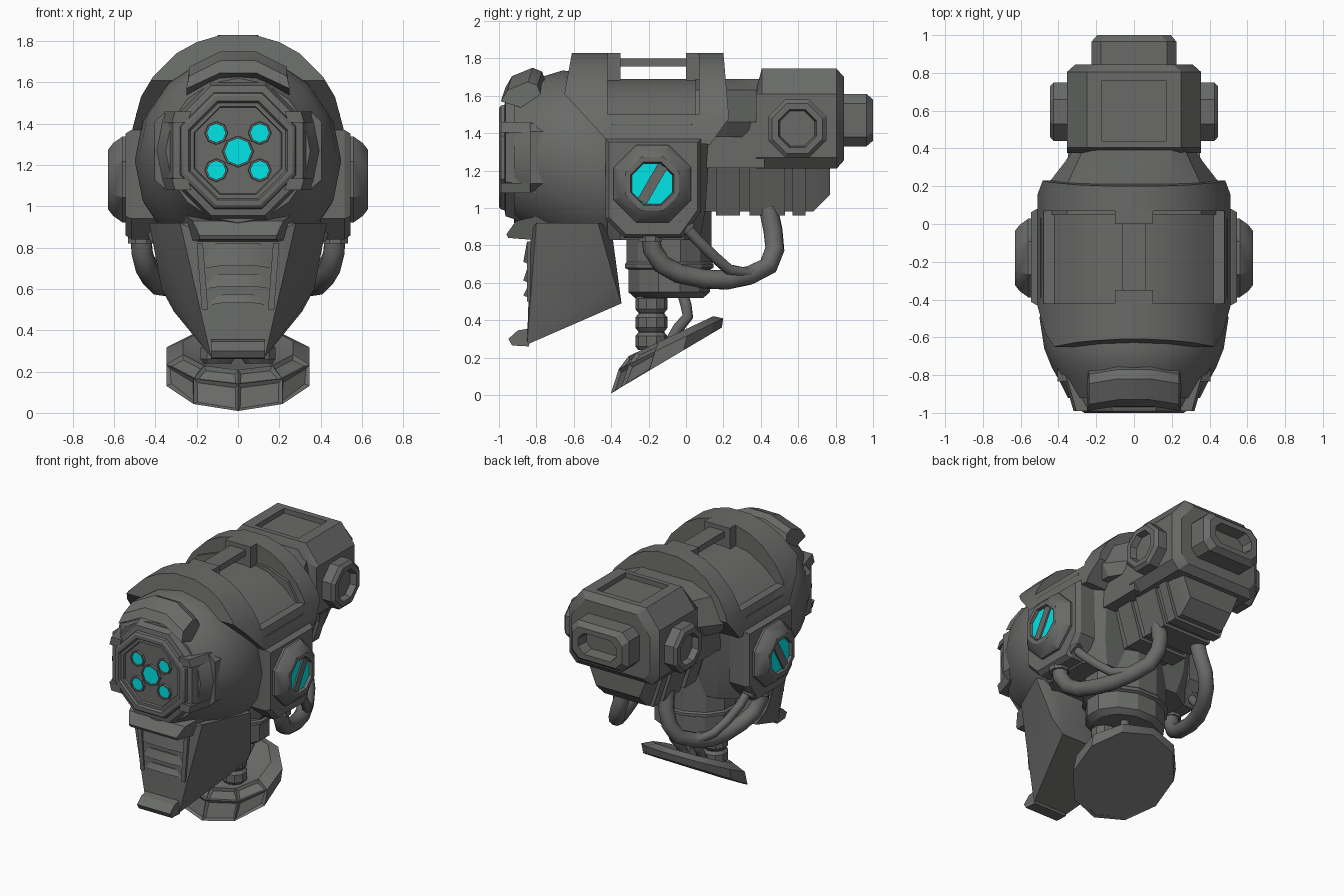
import bpy, bmesh, math
from mathutils import Vector

if "Cube" in bpy.data.objects:
    bpy.data.objects.remove(bpy.data.objects["Cube"])


def material(name, rgb):
    m = bpy.data.materials.new(name)
    m.diffuse_color = (*rgb, 1)
    m.use_nodes = True
    m.node_tree.nodes["Principled BSDF"].inputs["Base Color"].default_value = m.diffuse_color
    return m


GREY = material("gunmetal grey", (0.142, 0.147, 0.14))
CYAN = material("cyan glass", (0.0, 0.86, 0.88))


def finish(name, bm, mat=GREY, mirror=False):
    bmesh.ops.recalc_face_normals(bm, faces=bm.faces)
    me = bpy.data.meshes.new(name)
    bm.to_mesh(me)
    bm.free()
    ob = bpy.data.objects.new(name, me)
    bpy.context.collection.objects.link(ob)
    me.materials.append(mat)
    if mirror:
        ob.modifiers.new("mirror", 'MIRROR').use_clip = False
    return ob


def loft(name, rings, mat=GREY, mirror=False):
    """Skin equal-length point rings and cap both ends."""
    bm = bmesh.new()
    vs = [[bm.verts.new(p) for p in r] for r in rings]
    n = len(vs[0])
    for a, b in zip(vs, vs[1:]):
        for i in range(n):
            j = (i + 1) % n
            bm.faces.new((a[i], a[j], b[j], b[i]))
    bm.faces.new(vs[0])
    bm.faces.new(vs[-1])
    return finish(name, bm, mat, mirror)


def prism(name, pts, axis, a, b, mat=GREY, mirror=False):
    """Extrude a 2D outline: axis x uses (y, z), y uses (x, z)."""
    put = {'x': lambda p, h: (h, p[0], p[1]), 'y': lambda p, h: (p[0], h, p[1])}[axis]
    return loft(name, [[put(p, h) for p in pts] for h in (a, b)], mat, mirror)


def box(name, x0, x1, y0, y1, z0, z1, mirror=False):
    return prism(name, [(y0, z0), (y1, z0), (y1, z1), (y0, z1)], 'x', x0, x1, mirror=mirror)


def lathe(name, origin, axis, profile, n=8, mat=GREY, mirror=False, phase=0.5):
    """Polygonal turned part; profile is (radius to corner, height along axis)."""
    u, v, w = {'x': ((0, 1, 0), (0, 0, 1), (1, 0, 0)),
               '-y': ((1, 0, 0), (0, 0, 1), (0, -1, 0)),
               'z': ((1, 0, 0), (0, 1, 0), (0, 0, 1))}[axis]
    o, u, v, w = map(Vector, (origin, u, v, w))
    angs = [(i + phase) * math.tau / n for i in range(n)]
    return loft(name, [[o + w * h + (u * math.cos(t) + v * math.sin(t)) * r for t in angs]
                       for r, h in profile], mat, mirror)


def chamfer_ring(y, hx, z0, z1, c):
    return [(-hx, y, z0 + c), (-hx + c, y, z0), (hx - c, y, z0), (hx, y, z0 + c),
            (hx, y, z1 - c), (hx - c, y, z1), (-hx + c, y, z1), (-hx, y, z1 - c)]


def cut(ob, tool, op):
    m = ob.modifiers.new("cut", 'BOOLEAN')
    m.object, m.operation, m.solver = tool, op, 'EXACT'
    bpy.context.view_layer.objects.active = ob
    bpy.ops.object.modifier_apply(modifier=m.name)
    bpy.data.objects.remove(tool)


def both(half):
    """Mirror a half outline that runs from the centre outwards."""
    return half + [(-x, z) for x, z in reversed(half)]


# helmet shell: arched section trimmed by its side outline, with a recess across the top
arch = [(0.08, 1.83), (0.2, 1.795), (0.3, 1.74), (0.41, 1.63), (0.47, 1.53), (0.51, 1.38), (0.51, 1.3)]
shell = prism("helmet_shell", both(arch), 'y', -0.8, 0.4)
cut(shell, prism("shell_trim", [(-0.61, 1.9), (-0.61, 1.83), (-0.65, 1.61), (-0.43, 1.37),
    (0.13, 1.34), (0.23, 1.48), (0.2, 1.83), (0.2, 1.9)], 'x', -0.8, 0.8), 'INTERSECT')
inner = [(0.06, 1.69), (0.2, 1.66), (0.32, 1.59), (0.42, 1.5)]
cut(shell, prism("shell_recess", both(inner + [(0.7, 1.5), (0.7, 2.0)])[::-1], 'y',
                 -0.42, 0.07), 'DIFFERENCE')

# carrying handle
for nm, y0, y1 in (("front", -0.42, -0.35), ("rear", 0.0, 0.07)):
    box(f"handle_mount_{nm}", -0.1, 0.1, y0, y1, 1.66, 1.83)
box("handle_bar", -0.06, 0.06, -0.36, 0.01, 1.757, 1.80)

# head body beneath the shell
loft("head_body", [[(x * s, -0.18 + y * t, z) for x, y in
     ((-0.5, -0.2), (-0.38, -0.29), (0.38, -0.29), (0.5, -0.2), (0.5, 0.2),
      (0.34, 0.3), (-0.34, 0.3), (-0.5, 0.2))]
     for z, s, t in ((1.45, 0.99, 1.05), (1.0, 0.97, 0.95), (0.83, 0.85, 0.85))])

# front dome
rings = []
for y, r, zc in ((-0.42, 0.49, 1.2), (-0.5, 0.5, 1.22), (-0.66, 0.475, 1.26),
                 (-0.76, 0.435, 1.27), (-0.84, 0.39, 1.27), (-0.92, 0.35, 1.27)):
    rings.append([(r * math.cos(i * math.tau / 16), y, zc + r * math.sin(i * math.tau / 16))
                  for i in range(16)])
loft("face_dome", rings)

# octagonal face plate and five lenses
lathe("face_plate", (0, 0, 1.27), '-y', [(0.4, 0.78), (0.385, 0.84), (0.34, 0.965), (0.305, 0.97),
      (0.3, 0.99), (0.285, 1.0), (0.26, 1.0), (0.25, 0.985), (0.23, 0.985), (0.225, 0.97)])
for i, (x, z, r) in enumerate(((0, 1.265, 0.065), (-0.105, 1.355, 0.045), (0.105, 1.355, 0.045),
                               (-0.105, 1.175, 0.045), (0.105, 1.175, 0.045))):
    o = (x, -0.965, z)
    lathe(f"lens_socket_{i}", o, '-y', [(r + 0.012, 0), (r + 0.01, 0.023), (r, 0.023), (r, 0.006)],
          phase=0)
    lathe(f"lens_{i}", o, '-y', [(r, 0.005), (r, 0.013)], mat=CYAN, phase=0)

# brow hood strip with forward tips, and brackets at the sides of the face plate
loft("brow_hood", [[(x * s, y + dy, z + dz) for y, z, s in
     ((-0.73, 1.62, 1), (-0.77, 1.73, 0.95), (-0.82, 1.75, 0.95), (-0.93, 1.705, 0.95),
      (-0.965, 1.645, 1), (-0.85, 1.61, 1))]
     for x, dy, dz in ((-0.25, -0.025, -0.075), (-0.09, 0, 0), (0.09, 0, 0), (0.25, -0.025, -0.075))])
prism("bracket_ledge", [(0.3, 1.08), (0.36, 1.09), (0.405, 1.13), (0.405, 1.41), (0.36, 1.45),
                        (0.3, 1.46)], 'y', -0.835, -0.7, mirror=True)
for nm, s in (("upper", 1), ("lower", -1)):
    loft(f"bracket_arm_{nm}", [[(x - d, y, 1.27 + s * z) for x, z in
         ((0.3, 0.135), (0.375, 0.135), (0.36, 0.19), (0.28, 0.19))]
         for y, d in ((-0.8, 0), (-0.99, 0.055))], mirror=True)

# lip and jaw
loft("upper_lip", [[(x * s, y, z) for y, z, s in ((-0.7, 0.98, 1.3), (-0.91, 0.93, 1),
     (-0.96, 0.86, 0.85), (-0.95, 0.84, 0.85), (-0.82, 0.83, 0.9), (-0.65, 0.83, 1.2))]
     for x in (-0.22, 0.22)])
bm = bmesh.new()
for x, y, z in ((0.2, -0.83, 0.88), (0.17, -0.83, 0.5), (0.13, -0.85, 0.27), (0.43, -0.47, 0.92),
                (0.31, -0.345, 0.49), (0.37, -0.38, 0.6), (0.28, -0.8, 0.92), (0.24, -0.79, 0.71),
                (0.3, -0.4, 0.9)):
    for s in (-1, 1):
        bm.verts.new((s * x, y, z))
hull = bmesh.ops.convex_hull(bm, input=bm.verts)
bmesh.ops.delete(bm, geom=list({g for g in hull["geom_interior"] + hull["geom_unused"]
                                if isinstance(g, bmesh.types.BMVert)}), context='VERTS')
finish("jaw", bm)
prism("chin_tip", [(-0.82, 0.36), (-0.9, 0.345), (-0.95, 0.3), (-0.93, 0.265), (-0.84, 0.26)],
      'x', -0.13, 0.13)

# mouth grille: side frames with bowed slats between
loft("grille_frame", [[(x, -0.82, z), (x + 0.03, -0.82, z), (x + 0.03, -0.85, z), (x, -0.85, z)]
                      for x, z in ((0.17, 0.82), (0.145, 0.5))], mirror=True)
for i, (z, w, h) in enumerate(((0.7, 0.165, 0.11), (0.6, 0.16, 0.06), (0.52, 0.15, 0.04))):
    loft(f"grille_slat_{i}", [[(x, -0.8, z - d), (x, y, z - d), (x, y + 0.02, z + h - d),
         (x, -0.8, z + h - d)] for x, y, d in
         ((-w, -0.84, 0), (-w / 2, -0.87, -0.012), (w / 2, -0.87, -0.012), (w, -0.84, 0))])

# ear plates, ear lamps with diagonal bars
outline = [(-0.43, 1.37), (0.08, 1.37), (0.08, 0.98), (-0.02, 0.84), (-0.33, 0.84), (-0.43, 0.94)]
loft("ear_plate", [[(x, -0.18 + (y + 0.18) * s, 1.12 + (z - 1.12) * s) for y, z in outline]
                   for x, s in ((0.4, 1), (0.515, 1), (0.545, 0.93))], mirror=True)
ear = (0.53, -0.18, 1.13)
lathe("ear_ring", ear, 'x', [(0.225, 0), (0.225, 0.03), (0.19, 0.075), (0.155, 0.1), (0.125, 0.1),
                             (0.118, 0.07)], mirror=True)
lathe("ear_glass", ear, 'x', [(0.118, 0.072), (0.118, 0.081)], mat=CYAN, mirror=True)
prism("ear_bar", [(-0.18 + a * 0.5 - b * 0.86, 1.13 + a * 0.86 + b * 0.5) for a, b in
      ((-0.112, -0.028), (0.112, -0.028), (0.112, 0.028), (-0.112, 0.028))],
      'x', 0.59, 0.622, mirror=True)


# rear connector: sloping upper hood over a straight lower beam
def connector_ring(y, s):
    half = [(0.2, 1.69), (0.2 + 0.15 * s, 1.63), (0.2 + 0.25 * s, 1.46), (0.2 + 0.2 * s, 1.38)]
    return [(x, y, z) for x, z in both(half)]


loft("rear_connector", [connector_ring(0.05, 1.04), connector_ring(0.22, 1.0),
                        connector_ring(0.42, 0.38)])
box("lower_beam", -0.35, 0.35, 0.05, 0.42, 1.215, 1.46)


def housing_ring(y, d, top):
    half = [(0.25 - d, top), (0.355 - d, 1.61 - d), (0.355 - d, 1.27 + d), (0.3 - d, 1.21 + d)]
    return [(x, y, z) for x, z in both(half)]


# rear housing with hatch, end socket and side knobs
housing = loft("rear_housing", [housing_ring(0.375, 0.0, 1.63), housing_ring(0.405, 0, 1.745),
                                housing_ring(0.805, 0, 1.745), housing_ring(0.845, 0.045, 1.70)])
cut(housing, box("hatch_cut", -0.17, 0.17, 0.44, 0.76, 1.71, 1.9), 'DIFFERENCE')
loft("end_socket", [chamfer_ring(y, w, 1.47 - h, 1.47 + h, c) for y, w, h, c in
     ((0.8, 0.225, 0.14, 0.05), (0.965, 0.225, 0.14, 0.05), (1.0, 0.195, 0.11, 0.05),
      (1.0, 0.15, 0.075, 0.045), (0.92, 0.14, 0.065, 0.04))])
lathe("side_knob", (0.34, 0.595, 1.425), 'x', [(0.168, 0), (0.168, 0.085), (0.145, 0.105),
      (0.11, 0.105), (0.1, 0.06)], mirror=True)


# ribbed block under the housing
def block_ring(y, wt, wb, z):
    return [(-wt, y, 1.24), (wt, y, 1.24), (wb, y, z), (-wb, y, z)]


loft("under_block", [block_ring(0.08, 0.26, 0.17, 0.98), block_ring(0.68, 0.26, 0.17, 0.98),
                     block_ring(0.77, 0.24, 0.17, 1.07)])
for i, (y0, y1) in enumerate(((0.16, 0.29), (0.34, 0.53), (0.57, 0.64))):
    loft(f"block_rib_{i}", [block_ring(y, 0.28, 0.19, 0.96) for y in (y0, y1)])

# neck, columns and tilted base disc
neck = lathe("neck", (0, -0.09, 0), 'z', [(0.19, 0.52), (0.225, 0.55), (0.225, 0.67), (0.245, 0.68),
             (0.245, 0.7), (0.235, 0.71), (0.235, 1.0)], n=12)
neck.scale.x = 1.25
col = []
for k in range(3):
    z = 0.24 + k * 0.1
    col += [(0.07, z), (0.086, z + 0.02), (0.086, z + 0.075), (0.07, z + 0.095)]
lathe("neck_column", (0.1, -0.185, 0), 'z', col, n=10, mirror=True)


def tilted(y, z, rx, r, slope):
    c, s = math.cos(slope), math.sin(slope)
    angs = [-math.pi / 2 + i * math.tau / 10 for i in range(10)]
    return [(rx * math.cos(t), y + r * math.sin(t) * c, z + r * math.sin(t) * s) for t in angs]


disc = loft("base_disc", [tilted(-0.105, 0.185, 0.365, 0.345, 0.535),
                          tilted(-0.08, 0.275, 0.365, 0.31, 0.45),
                          tilted(-0.08, 0.315, 0.28, 0.25, 0.44),
                          tilted(-0.08, 0.29, 0.21, 0.2, 0.44)])
# sunken panels around the front of the base rim
bm = bmesh.new()
bm.from_mesh(disc.data)
rim = [f for f in bm.faces if len(f.verts) == 4 and f.normal.y < -0.2 and f.calc_center_median().z < 0.24]
bmesh.ops.inset_individual(bm, faces=rim, thickness=0.022, depth=-0.015)
bm.to_mesh(disc.data)
bm.free()

# hoses with collars
hoses = []


def hose(name, pts, r):
    for side, s in (("right", 1), ("left", -1)):
        cu = bpy.data.curves.new(f"{name}_{side}", 'CURVE')
        cu.dimensions, cu.bevel_depth, cu.bevel_resolution = '3D', r, 3
        cu.use_fill_caps = True
        sp = cu.splines.new('POLY')
        sp.points.add(len(pts) - 1)
        for p, (x, y, z) in zip(sp.points, pts):
            p.co = (s * x, y, z, 1)
        cu.materials.append(GREY)
        ob = bpy.data.objects.new(cu.name, cu)
        bpy.context.collection.objects.link(ob)
        bpy.ops.object.select_all(action='DESELECT')
        ob.select_set(True)
        bpy.context.view_layer.objects.active = ob
        bpy.ops.object.convert(target='MESH')
        hoses.append(bpy.context.view_layer.objects.active)


hose("thick_hose", [(0.47, -0.19, 0.88), (0.465, -0.18, 0.78), (0.445, -0.13, 0.7), (0.415, -0.04, 0.65),
     (0.385, 0.1, 0.62), (0.35, 0.22, 0.615), (0.3, 0.34, 0.64), (0.24, 0.44, 0.69), (0.2, 0.475, 0.78),
     (0.17, 0.465, 0.88), (0.16, 0.44, 1.0)], 0.052)
hose("thin_hose", [(0.49, -0.03, 0.93), (0.47, 0.06, 0.83), (0.43, 0.15, 0.74), (0.38, 0.23, 0.67),
     (0.33, 0.33, 0.65), (0.26, 0.42, 0.68), (0.2, 0.46, 0.76)], 0.03)
hose("thin_hose_collar", [(0.5, -0.04, 0.94), (0.485, 0.01, 0.885)], 0.05)
hose("neck_cable", [(0.06, -0.02, 0.55), (0.08, 0.0, 0.48), (0.09, 0.01, 0.42), (0.08, -0.04, 0.36),
                    (0.07, -0.08, 0.29)], 0.03)
lathe("hose_collar", (0.47, -0.19, 0.82), 'z', [(0.068, 0), (0.068, 0.045)], mirror=True)

# smooth shading with sharp edges kept
for picked, angle in ((hoses, 55), ([o for o in bpy.data.objects if o not in hoses], 28)):
    bpy.ops.object.select_all(action='DESELECT')
    for o in picked:
        o.select_set(True)
    bpy.context.view_layer.objects.active = picked[0]
    bpy.ops.object.shade_smooth_by_angle(angle=math.radians(angle))
